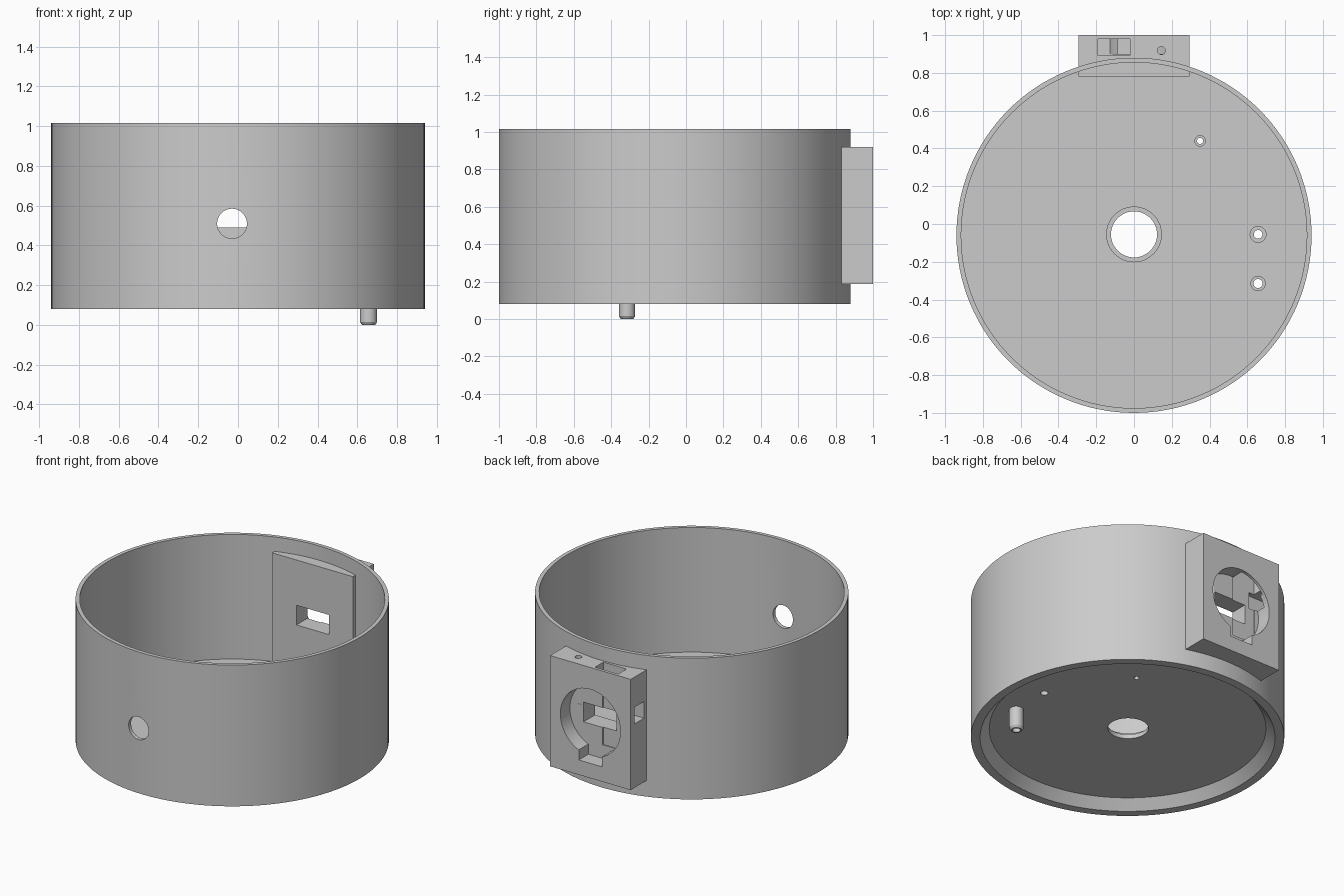
import bpy, bmesh, math
from mathutils import Matrix, Vector

if "Cube" in bpy.data.objects:
    bpy.data.objects.remove(bpy.data.objects["Cube"], do_unlink=True)

CY = -0.06                      # drum axis in y
FLOOR_LOW, FLOOR_TOP = 0.142, 0.19

grey = bpy.data.materials.new("plain grey")
grey.use_nodes = True
grey.diffuse_color = (0.6, 0.6, 0.6, 1)
grey.node_tree.nodes["Principled BSDF"].inputs["Base Color"].default_value = (0.6, 0.6, 0.6, 1)


def make_object(name, bm):
    bmesh.ops.recalc_face_normals(bm, faces=bm.faces)
    mesh = bpy.data.meshes.new(name)
    bm.to_mesh(mesh)
    bm.free()
    mesh.materials.append(grey)
    obj = bpy.data.objects.new(name, mesh)
    bpy.context.collection.objects.link(obj)
    return obj


def lathe(name, profile, x, y, segments):
    """Closed (radius, z) profile revolved about a vertical axis."""
    bm = bmesh.new()
    rings = []
    for i in range(segments):
        a = 2 * math.pi * i / segments
        rings.append([bm.verts.new((x + r * math.cos(a), y + r * math.sin(a), z))
                      for r, z in profile])
    n = len(profile)
    for i in range(segments):
        here, after = rings[i], rings[(i + 1) % segments]
        for j in range(n):
            k = (j + 1) % n
            bm.faces.new((here[j], after[j], after[k], here[k]))
    bmesh.ops.remove_doubles(bm, verts=bm.verts, dist=1e-5)
    return make_object(name, bm)


def box(name, low, high):
    bm = bmesh.new()
    low, high = Vector(low), Vector(high)
    size = Matrix.Diagonal((*(high - low), 1))
    bmesh.ops.create_cube(bm, size=1, matrix=Matrix.Translation((low + high) / 2) @ size)
    return make_object(name, bm)


def rod(name, start, end, radius, segments=32):
    bm = bmesh.new()
    start, end = Vector(start), Vector(end)
    axis = end - start
    turn = axis.to_track_quat('Z', 'Y').to_matrix().to_4x4()
    bmesh.ops.create_cone(bm, cap_ends=True, segments=segments, radius1=radius, radius2=radius,
                          depth=axis.length, matrix=Matrix.Translation((start + end) / 2) @ turn)
    return make_object(name, bm)


def combine(target, other, operation):
    """Apply a boolean and drop the helper."""
    mod = target.modifiers.new("combine", 'BOOLEAN')
    mod.operation, mod.solver, mod.object = operation, 'EXACT', other
    bpy.ops.object.select_all(action='DESELECT')
    bpy.context.view_layer.objects.active = target
    target.select_set(True)
    bpy.ops.object.modifier_apply(modifier=mod.name)
    bpy.data.objects.remove(other, do_unlink=True)


# Drum: thin wall, raised floor, tapered recess underneath
housing = lathe("housing", [
    (0, FLOOR_LOW), (0.83, FLOOR_LOW), (0.885, 0.08), (0.94, 0.08),
    (0.94, 1.015), (0.915, 1.015), (0.915, FLOOR_TOP), (0, FLOOR_TOP)], 0, CY, 128)

# Mounting block through the rear wall
combine(housing, box("block", (-0.295, 0.78, 0.187), (0.295, 1.0, 0.92)), 'UNION')

# Hollow peg below the floor
PEG_X, PEG_Y = 0.657, -0.315
combine(housing, lathe("peg", [
    (0, 0), (0.033, 0), (0.043, 0.015), (0.043, 0.16), (0, 0.16)], PEG_X, PEG_Y, 32), 'UNION')

# Floor holes: x, y, counterbore radius, hole radius
for x, y, wide, narrow in [(0, -0.055, 0.145, 0.122), (0.35, 0.44, 0.028, 0.016),
                           (0.657, -0.055, 0.042, 0.023), (PEG_X, PEG_Y, 0.038, 0.024)]:
    seat = FLOOR_TOP - 0.02
    cutter = lathe("hole", [(0, -0.1), (narrow, -0.1), (narrow, seat), (wide, seat),
                            (wide, 0.25), (0, 0.25)], x, y, 48)
    combine(housing, cutter, 'DIFFERENCE')

# Round opening in the front wall
combine(housing, rod("front_opening", (-0.03, -1.2, 0.51), (-0.03, -0.7, 0.51), 0.075, 48),
        'DIFFERENCE')

# Block pocket with its notch, channels, through slot and small pin hole
combine(housing, rod("pocket", (0, 0.9, 0.555), (0, 1.1, 0.555), 0.22, 64), 'DIFFERENCE')
for name, low, high in [
        ("lower_notch", (-0.085, 0.9, 0.285), (0.085, 1.1, 0.5)),
        ("top_channel", (-0.19, 0.893, 0.375), (-0.02, 0.98, 1.0)),
        ("side_channel", (-0.4, 0.86, 0.61), (-0.15, 0.96, 0.72)),
        ("through_slot", (-0.118, 0.7, 0.49), (0.12, 0.95, 0.62))]:
    combine(housing, box(name, low, high), 'DIFFERENCE')
combine(housing, rod("pin_hole", (0.145, 0.918, 0.6), (0.145, 0.918, 1.0), 0.021, 24),
        'DIFFERENCE')

# Smooth curved walls, keep crisp edges
bpy.ops.object.select_all(action='DESELECT')
bpy.context.view_layer.objects.active = housing
housing.select_set(True)
bpy.ops.object.shade_smooth_by_angle(angle=math.radians(25))
